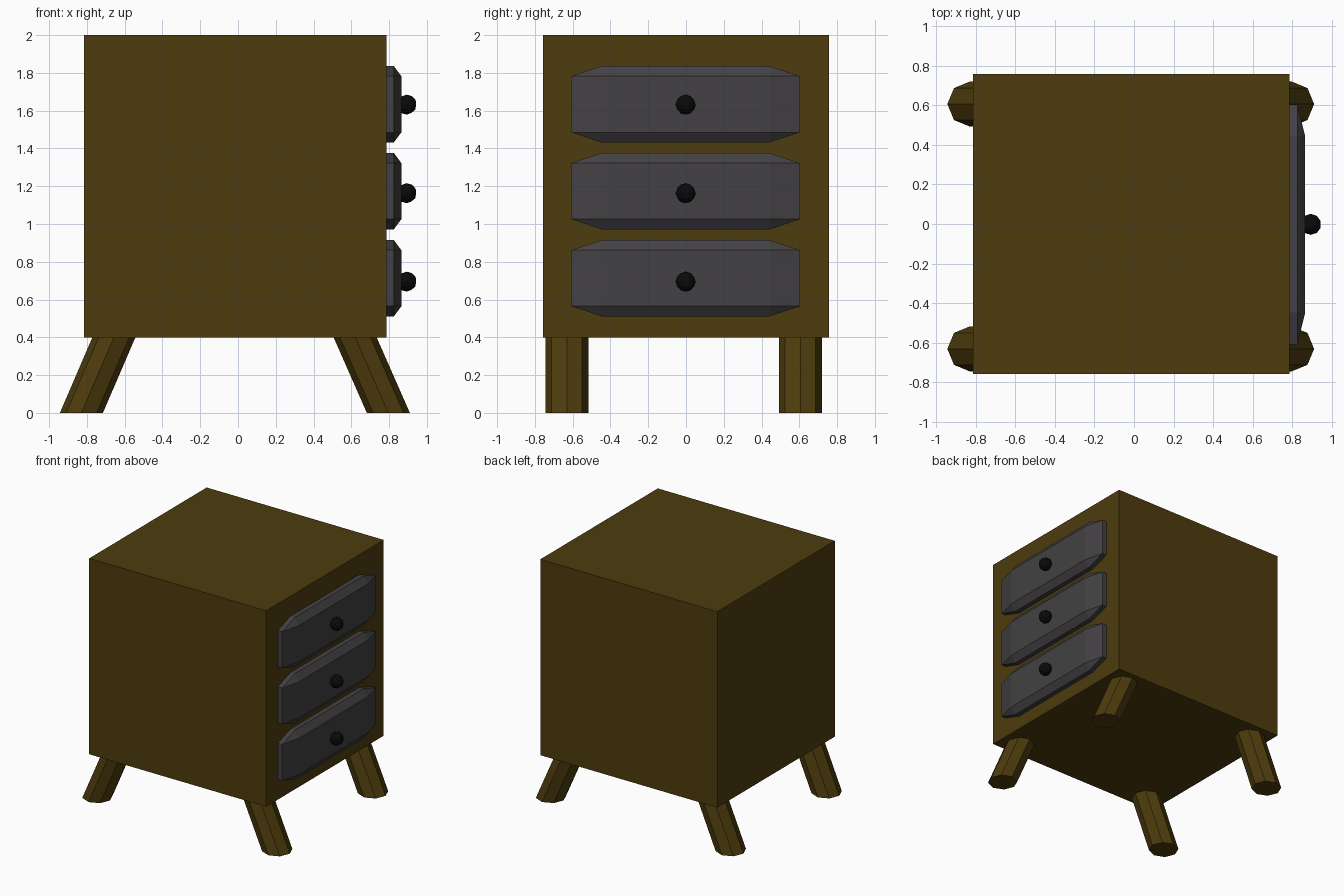
import bpy, bmesh
from mathutils import Matrix, Vector

if "Cube" in bpy.data.objects:
    bpy.data.objects.remove(bpy.data.objects["Cube"])


def material(name, rgb):
    m = bpy.data.materials.new(name)
    m.diffuse_color = (*rgb, 1)
    m.use_nodes = True
    m.node_tree.nodes["Principled BSDF"].inputs["Base Color"].default_value = m.diffuse_color
    return m


wood = material("brown_wood", (0.075, 0.045, 0.004))
grey = material("drawer_grey", (0.057, 0.053, 0.057))
black = material("knob_black", (0.003, 0.003, 0.003))


def add(name, bm, mat):
    me = bpy.data.meshes.new(name)
    bm.to_mesh(me)
    bm.free()
    me.materials.append(mat)
    ob = bpy.data.objects.new(name, me)
    bpy.context.collection.objects.link(ob)
    return ob


def box(name, centre, size, mat, bevel=0):
    # the bevel is made on a unit cube, so it stretches with the size
    bm = bmesh.new()
    bmesh.ops.create_cube(bm, size=1)
    if bevel:
        bmesh.ops.bevel(bm, geom=bm.edges[:], offset=bevel, segments=1,
                        affect='EDGES', profile=0.5)
    bm.transform(Matrix.Translation(centre) @ Matrix.Diagonal((*size, 1)))
    return add(name, bm, mat)


def leg(name, foot_x, y, lean):
    # octagonal post sheared so foot and top stay level
    height = 0.44
    bm = bmesh.new()
    bmesh.ops.create_cone(bm, cap_ends=True, segments=8, radius1=0.114,
                          radius2=0.114, depth=height)
    for v in bm.verts:
        v.co.z += height / 2
        v.co += Vector((foot_x + lean * v.co.z, y, 0))
    return add(name, bm, wood)


# cabinet body
box("cabinet_body", (-0.014, 0, 1.2), (1.6, 1.516, 1.6), wood)

# splayed legs
for side, x, lean in (("left", -0.829, 0.43), ("right", 0.796, -0.44)):
    leg("front_leg_" + side, x, -0.631, lean)
    leg("back_leg_" + side, x, 0.606, lean)

# drawers and round knobs
for name, z, knob_z in (("top", 1.634, 1.632), ("middle", 1.174, 1.163),
                        ("bottom", 0.713, 0.695)):
    box(name + "_drawer", (0.715, -0.002, z), (0.3, 1.212, 0.404), grey, 0.133)
    bm = bmesh.new()
    bmesh.ops.create_icosphere(bm, subdivisions=2, radius=0.053,
                               matrix=Matrix.Translation((0.893, -0.002, knob_z)))
    add(name + "_knob", bm, black)
